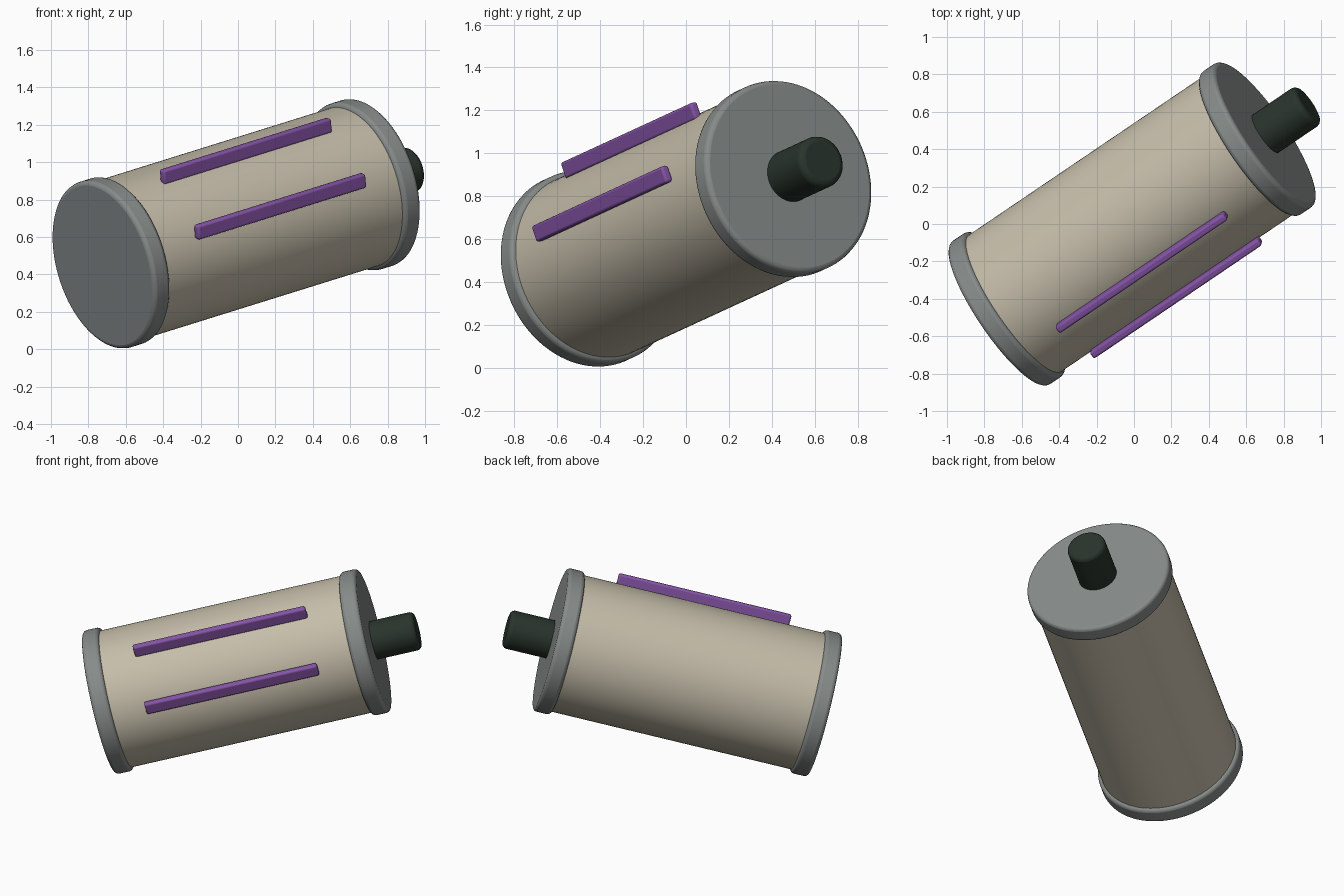
import bpy
from math import radians
from mathutils import Matrix, Vector

cube = bpy.data.objects.get("Cube")
if cube:
    bpy.data.objects.remove(cube)

# Tilted frame: Z runs along the canister, X points up, Y points sideways
axis = Vector((0.802, 0.543, 0.25)).normalized()
side = axis.cross(Vector((0, 0, 1))).normalized()
up = side.cross(axis)
frame = Matrix((up, side, axis)).transposed().to_4x4()
frame.translation = (-0.01, 0, 0.671)


def material(name, color):
    mat = bpy.data.materials.new(name)
    mat.use_nodes = True
    mat.diffuse_color = (*color, 1)
    mat.node_tree.nodes["Principled BSDF"].inputs["Base Color"].default_value = (*color, 1)
    return mat


beige = material("beige", (0.56, 0.51, 0.40))
grey = material("grey", (0.24, 0.26, 0.255))
purple = material("purple", (0.24, 0.09, 0.39))
dark = material("dark_green", (0.022, 0.034, 0.025))


def finish(name, mat, local, bevel):
    obj = bpy.context.object
    obj.name = name
    obj.matrix_world = frame @ local
    obj.data.materials.append(mat)
    if bevel:
        mod = obj.modifiers.new("rounded_edges", "BEVEL")
        mod.width = bevel
        mod.segments = 3
        mod.limit_method = "ANGLE"
        mod.angle_limit = radians(40)
    bpy.ops.object.shade_smooth_by_angle(angle=radians(35))
    return obj


def cylinder(name, mat, radius, start, end, bevel=0):
    bpy.ops.mesh.primitive_cylinder_add(vertices=96, radius=radius, depth=end - start)
    return finish(name, mat, Matrix.Translation((0, 0, (start + end) / 2)), bevel)


def strip(name, height, out):
    bpy.ops.mesh.primitive_cube_add(size=1)
    # Box size is baked into the mesh so the bevel stays even
    bpy.context.object.data.transform(Matrix.Diagonal((0.08, 0.042, 1.12, 1)))
    lean = Matrix.Rotation(radians(12), 4, "Z")
    return finish(name, purple, Matrix.Translation((height, out, 0)) @ lean, 0.012)


# Main drum and its end caps
cylinder("body", beige, 0.441, -0.82, 0.82)
cylinder("front_cap", grey, 0.463, -0.89, -0.78, 0.022)
cylinder("back_cap", grey, 0.463, 0.78, 0.89, 0.022)

# Nozzle on the back cap
cylinder("nozzle", dark, 0.123, 0.86, 1.175, 0.028)

# Two raised strips along one side
strip("upper_strip", 0.402, 0.241)
strip("lower_strip", 0.097, 0.456)
